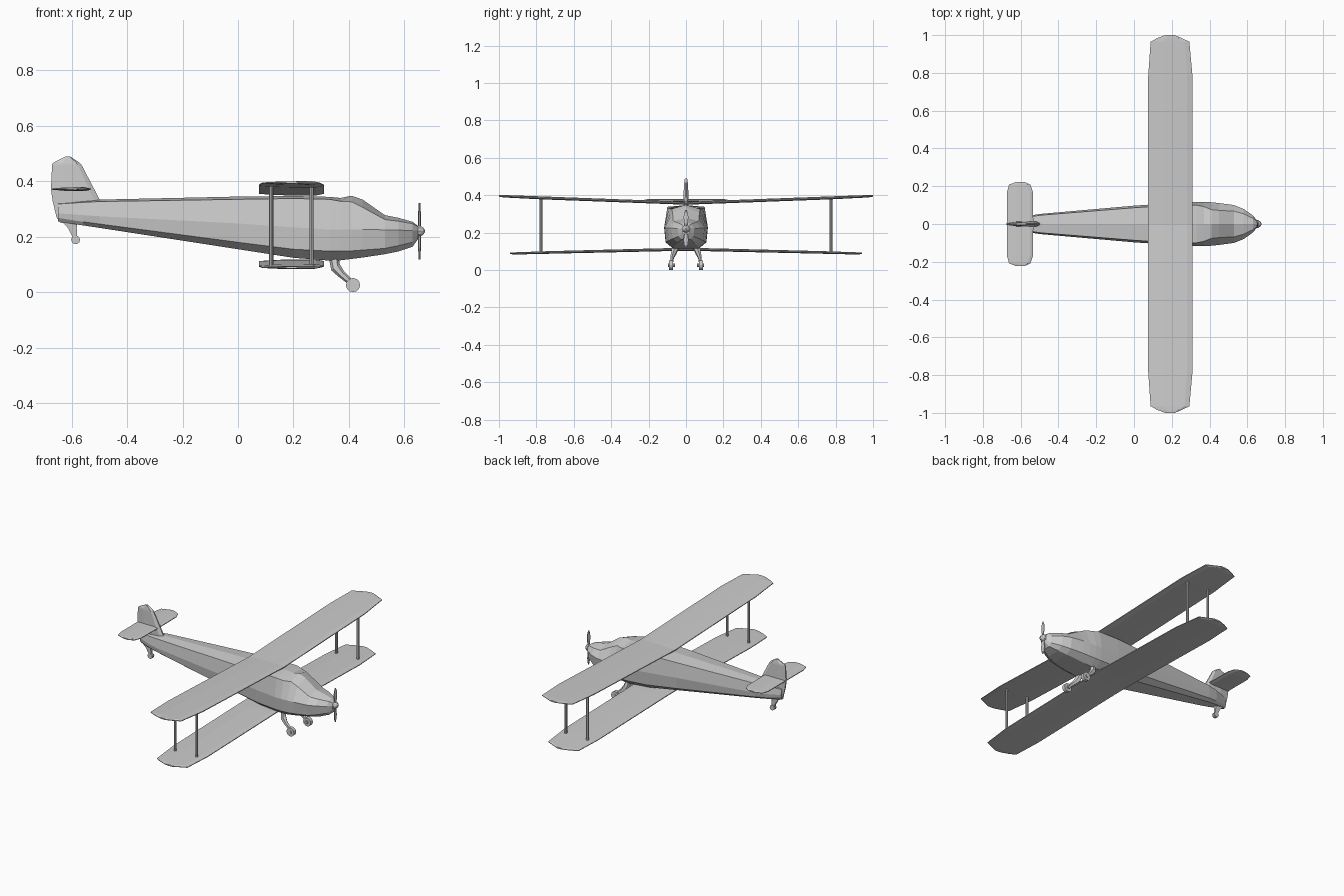
import bpy, bmesh, math
from mathutils import Vector


def finish(bm, name):
    bmesh.ops.recalc_face_normals(bm, faces=bm.faces)
    me = bpy.data.meshes.new(name)
    bm.to_mesh(me)
    bm.free()
    ob = bpy.data.objects.new(name, me)
    bpy.context.collection.objects.link(ob)
    return ob


def loft(name, rings):
    """Skin a list of closed rings and cap both ends."""
    bm = bmesh.new()
    vs = [[bm.verts.new(p) for p in r] for r in rings]
    n = len(vs[0])
    for a, b in zip(vs, vs[1:]):
        for i in range(n):
            j = (i + 1) % n
            bm.faces.new((a[i], a[j], b[j], b[i]))
    bm.faces.new(vs[0])
    bm.faces.new(vs[-1])
    return finish(bm, name)


def foil(front, rear, thick):
    """Flat airfoil ring as (chord position, thickness offset)."""
    c, t = front - rear, thick / 2
    return [(front, t * .3), (front - .12 * c, t), (rear + .35 * c, t * .9), (rear, t * .3),
            (rear, -t * .3), (rear + .35 * c, -t * .9), (front - .12 * c, -t), (front, -t * .3)]


def wing(name, stations):
    """Stations (y, front x, rear x, z, thickness), mirrored across y = 0."""
    full = [(-s[0], *s[1:]) for s in reversed(stations[1:])] + stations
    return loft(name, [[(x, y, z + o) for x, o in foil(f, r, t)] for y, f, r, z, t in full])


def rod(name, a, b, r, sides=8):
    a, b = Vector(a), Vector(b)
    q = (b - a).to_track_quat('Z', 'Y')
    ring = [q @ Vector((r * math.cos(k * math.tau / sides), r * math.sin(k * math.tau / sides), 0))
            for k in range(sides)]
    return loft(name, [[a + p for p in ring], [b + p for p in ring]])


# Fuselage: x, top z, shoulder (y, z), side (y, z), lower side (y, z), belly (y, z)
body = [
    (-.65, .322, .010, .318, .014, .285, .012, .268, .006, .255),
    (-.56, .329, .036, .324, .043, .278, .038, .254, .022, .241),
    (-.50, .334, .046, .327, .053, .274, .047, .246, .028, .232),
    (.00, .345, .086, .335, .097, .248, .090, .180, .055, .155),
    (.20, .347, .099, .338, .111, .234, .104, .155, .065, .124),
    (.33, .344, .100, .335, .117, .226, .109, .148, .068, .114),
    (.37, .340, .092, .328, .117, .226, .109, .148, .068, .115),
    (.41, .348, .076, .326, .115, .226, .107, .149, .066, .120),
    (.45, .334, .072, .306, .111, .226, .103, .152, .063, .125),
    (.53, .278, .068, .262, .100, .225, .090, .158, .054, .137),
    (.58, .268, .054, .256, .080, .224, .070, .168, .043, .147),
    (.63, .254, .030, .247, .045, .222, .040, .180, .024, .164),
    (.65, .238, .014, .236, .020, .222, .018, .200, .010, .192),
]
rings = []
for x, top, *h in body:
    half = [(h[i], h[i + 1]) for i in range(0, 8, 2)]
    rings.append([(x, 0, top)] + [(x, y, z) for y, z in half]
                 + [(x, -y, z) for y, z in reversed(half)])
loft("fuselage", rings)

# Wings and tailplane
wing("upper_wing", [(0, .31, .075, .357, .016), (.78, .31, .075, .386, .016),
                    (.965, .293, .088, .394, .013), (.985, .25, .125, .395, .011),
                    (1.0, .215, .165, .396, .008)])
wing("lower_wing", [(0, .31, .075, .110, .016), (.10, .31, .075, .109, .016),
                    (.73, .31, .075, .094, .014), (.905, .293, .088, .089, .012),
                    (.925, .25, .125, .089, .010), (.94, .215, .165, .089, .008)])
wing("tailplane", [(0, -.533, -.672, .372, .014), (.17, -.535, -.672, .372, .014),
                   (.208, -.548, -.662, .373, .011), (.223, -.58, -.625, .373, .007)])

# Fin and rudder
fin = [(.25, -.615, -.640, .018), (.27, -.58, -.655, .022), (.33, -.497, -.669, .028),
       (.37, -.518, -.675, .028), (.46, -.565, -.671, .022), (.468, -.573, -.666, .020),
       (.490, -.606, -.622, .012)]
loft("fin", [[(x, o, z) for x, o in foil(f, r, t)] for z, f, r, t in fin])

# Wing struts
for side in (-1, 1):
    for x in (.12, .265):
        rod("wing_strut", (x, side * .775, .092), (x, side * .775, .388), .0075)

# Main landing gear: bent leg, wheel and hub
leg = [(.345, .052, .130, .020, .018), (.352, .066, .090, .019, .014),
       (.372, .074, .066, .014, .009), (.415, .078, .028, .010, .007)]
for s in (-1, 1):
    loft("landing_leg", [[(x + a * w * .8, s * y + b * t, z + a * w * .6)
                          for a, b in ((-1, 0), (-.5, -1), (.5, -1), (1, 0), (.5, 1), (-.5, 1))]
                         for x, y, z, w, t in leg])
    rod("main_wheel", (.415, s * .070, .0255), (.415, s * .091, .0255), .0255, 12)
    rod("wheel_hub", (.415, s * .060, .0255), (.415, s * .096, .0255), .009)

# Tail wheel
loft("tail_leg", [[(x + a * w, b * t, z) for a, b in ((-1, -1), (1, -1), (1, 1), (-1, 1))]
                  for x, z, w, t in [(-.61, .262, .032, .010), (-.598, .232, .016, .008),
                                     (-.587, .19, .006, .006)]])
rod("tail_wheel", (-.586, -.010, .189), (-.586, .010, .189), .016, 10)

# Propeller: spinner and twisted blades
loft("spinner", [[(x, r * math.cos(k * math.tau / 10), .220 + r * math.sin(k * math.tau / 10))
                  for k in range(10)]
                 for x, r in [(.638, .022), (.658, .020), (.668, .014), (.674, .005)]])
for s in (-1, 1):
    loft("propeller_blade", [[(.655 + b * t, s * a * w, .220 + s * d)
                              for a, b in ((-1, -.6), (0, -1), (1, -.2), (1, .6), (0, 1), (-1, .2))]
                             for d, w, t in [(.0, .006, .005), (.03, .009, .005), (.06, .013, .005),
                                             (.085, .010, .004), (.102, .003, .003)]])
